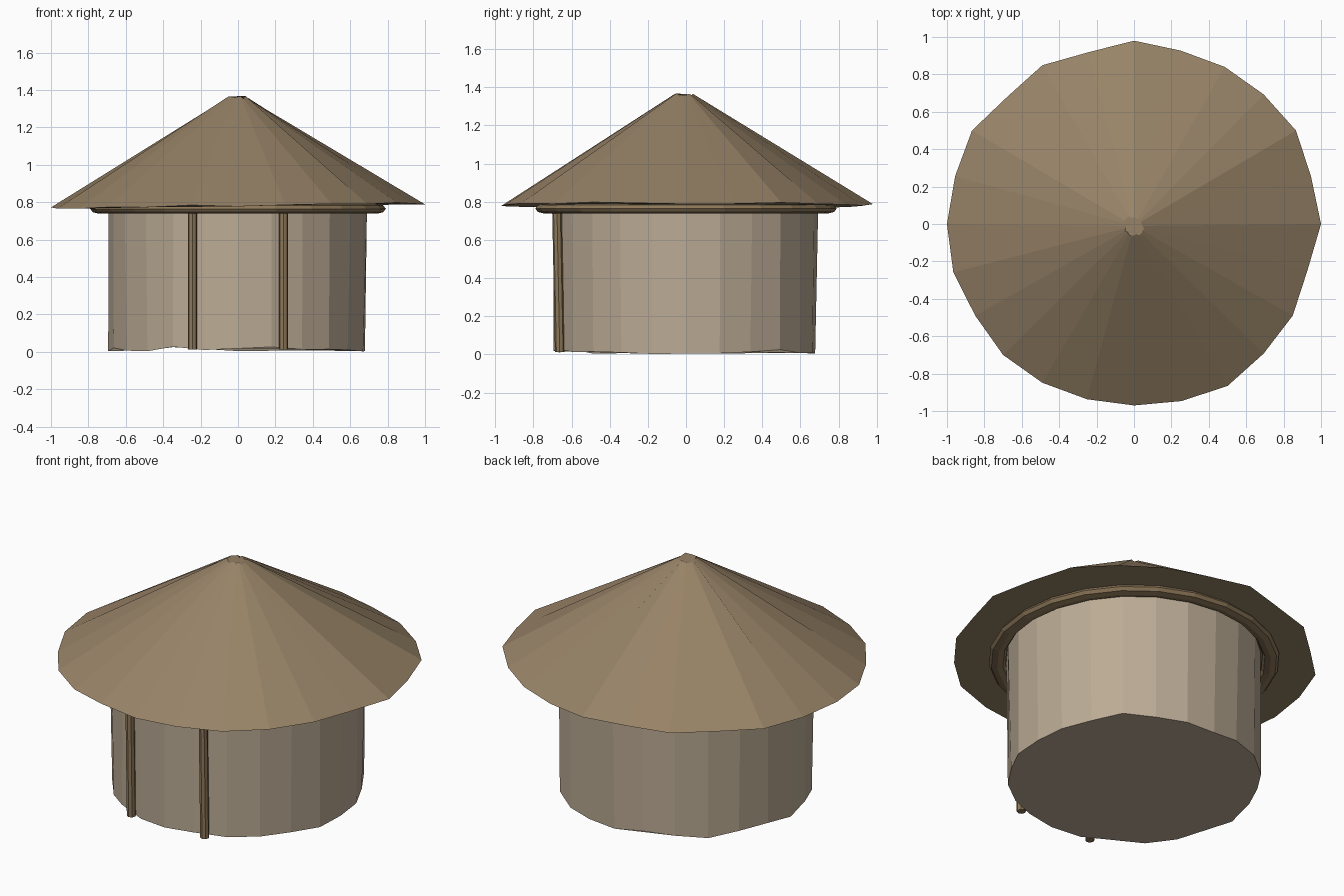
import bpy, math, random

cube = bpy.data.objects.get("Cube")
if cube:
    bpy.data.objects.remove(cube, do_unlink=True)

random.seed(4)
SIDES = 24


def material(name, rgb):
    m = bpy.data.materials.new(name)
    m.use_nodes = True
    m.diffuse_color = (*rgb, 1)
    m.node_tree.nodes["Principled BSDF"].inputs["Base Color"].default_value = (*rgb, 1)
    return m


straw = material("straw thatch", (0.31, 0.225, 0.135))
plaster = material("pale clay", (0.50, 0.41, 0.30))
timber = material("timber brown", (0.27, 0.19, 0.10))


def lathe(name, rings, mat, closed=False):
    """Skin a stack of equally divided rings; each ring is a list of points."""
    n = len(rings[0])
    verts = [p for ring in rings for p in ring]
    count = len(rings)
    faces = []
    for k in range(count if closed else count - 1):
        a, b = k * n, (k + 1) % count * n
        for i in range(n):
            j = (i + 1) % n
            faces.append((a + i, a + j, b + j, b + i))
    if not closed:
        faces += [tuple(reversed(range(n))), tuple(range((count - 1) * n, count * n))]
    mesh = bpy.data.meshes.new(name)
    mesh.from_pydata(verts, [], faces)
    mesh.materials.append(mat)
    obj = bpy.data.objects.new(name, mesh)
    bpy.context.collection.objects.link(obj)
    return obj


def ring(r, z, n=SIDES, x=0, y=0, dr=0, dz=0):
    """Circle of points with optional hand-made unevenness."""
    pts = []
    for i in range(n):
        a = math.tau * i / n
        q = r + random.uniform(-dr, dr)
        pts.append((x + q * math.cos(a), y + q * math.sin(a), z + random.uniform(-dz, dz)))
    return pts


# Round clay wall with an uneven foot
foot = ring(0.685, 0.016, dr=0.012, dz=0.015)
lathe("wall", [foot, ring(0.695, 0.78, dr=0.006)], plaster)

# Conical thatched roof with a ragged eave, counted from +x
eave_radii = [1, .98, 1, .98, .97, .96, .98, .95, .98, .96, 1, .99,
              1, 1, .98, .99, .98, .97, .97, .98, 1, .98, .98, .96]
eave = []
for i, r in enumerate(eave_radii):
    a = math.tau * i / SIDES
    z = 0.782 + 0.012 * math.cos(a) + random.uniform(-0.006, 0.006)
    eave.append((r * math.cos(a), r * math.sin(a), z))
peak = ring(0.05, 1.36, y=-0.01, dr=0.008, dz=0.008)
lathe("roof", [eave, peak], straw)

# Hoop tying the wall to the eave
hoop = [ring(0.745 + 0.045 * math.cos(a), 0.765 + 0.026 * math.sin(a))
        for a in (math.tau * k / 8 for k in range(8))]
lathe("eave_hoop", hoop, timber, closed=True)

# Pair of posts framing the front
for side, label in ((1, "left"), (-1, "right")):
    x = 0.243 * side
    lathe(label + "_door_post",
          [ring(0.025, 0.012, 8, x, -0.662), ring(0.025, 0.78, 8, x, -0.677)], timber)
